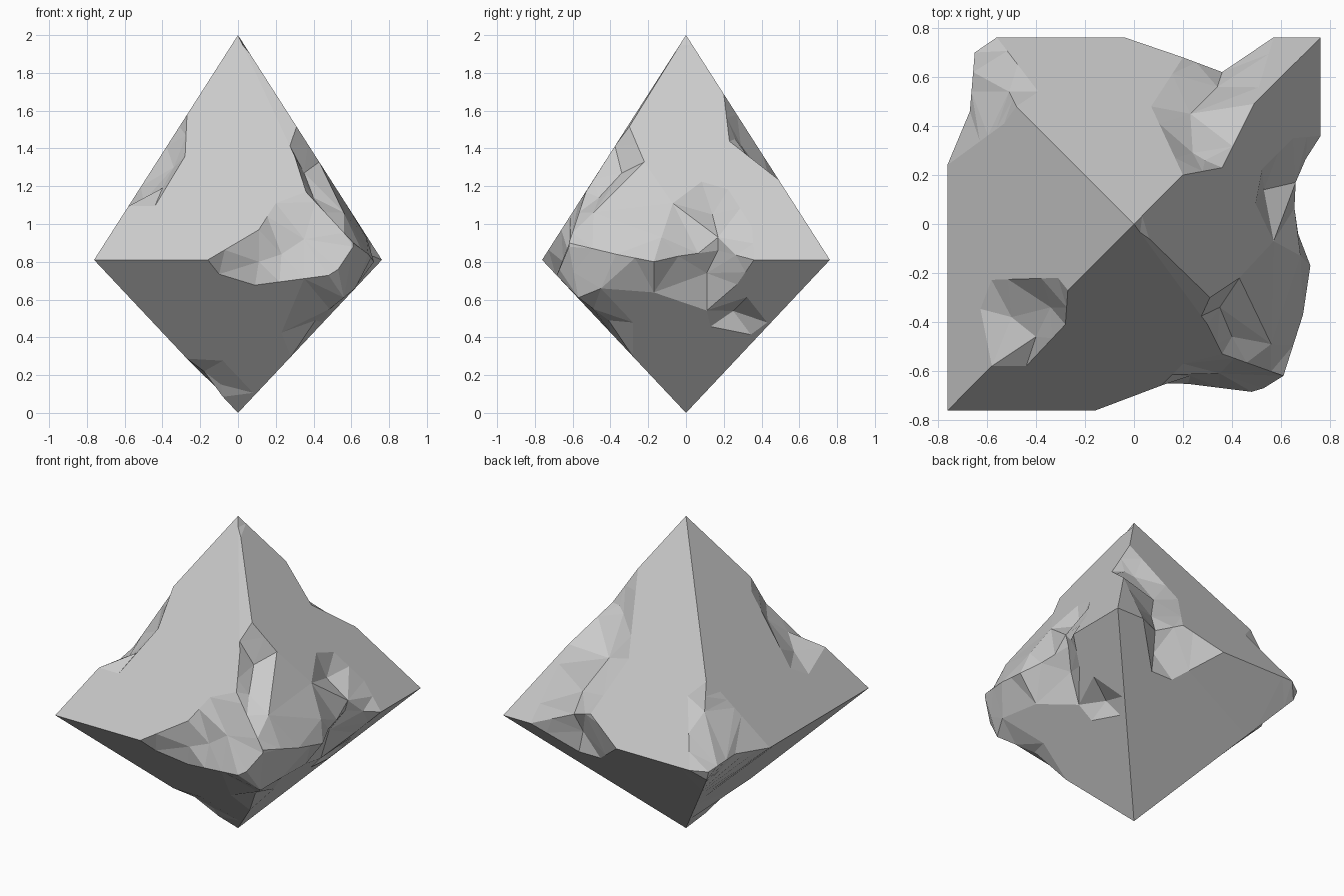
import bpy, bmesh, math
from mathutils import Vector

if "Cube" in bpy.data.objects:
    bpy.data.objects.remove(bpy.data.objects["Cube"])

H, ZE, ZT = 0.762, 0.81, 2.0      # half width, equator height, apex height
CORE = Vector((0, 0, 0.8))
points = {}


def T(x, y):
    """Point on the sloping upper faces."""
    return (x, y, ZT - (ZT - ZE) * max(abs(x), abs(y)) / H)


def L(x, y):
    """Point on the sloping lower faces."""
    return (x, y, ZE * max(abs(x), abs(y)) / H)


def add(*pts):
    for p in pts:
        p = Vector(p)
        d = (p - CORE).normalized()
        points.setdefault(tuple(round(c, 2) for c in d), (d, p))


def edge(*path, step=0.07):
    """Straight crease through the given points, sampled so it stays sharp."""
    for a, b in zip(path, path[1:]):
        a, b = Vector(a), Vector(b)
        n = max(1, round((b - a).length / step))
        add(*[a.lerp(b, i / n) for i in range(n + 1)])


APEX, TIP = (0, 0, ZT), (0, 0, 0)
FL, BR = (-H, -H, ZE), (H, H, ZE)
add(APEX, TIP)

# Front left upper ridge and its chip
edge(APEX, T(-.27, -.27))
edge(T(-.58, -.58), FL)
edge(T(-.27, -.27), T(-.28, -.41), T(-.44, -.58), T(-.58, -.58), T(-.65, -.23),
     T(-.31, -.22), T(-.27, -.27), step=.12)
add((-.34, -.34, 1.30), (-.40, -.46, 1.19), (-.50, -.38, 1.12))

# Back left ridge and knocked-off corner
edge(APEX, T(-.48, .48), (-.51, .54, 1.09))
edge(T(-.48, .48), T(-.53, .41), T(-H, .24))
edge((-.51, .54, 1.09), T(-.39, .54), T(-.56, H), step=.12)
edge((-H, .24, ZE), (-.67, .46, .83), (-.65, .70, .80), (-.56, H, ZE))
edge((-.65, .70, .80), (-.63, .69, .74), TIP)

# Back right upper ridge and the deep notch running down to the back edge
edge(APEX, T(.20, .20))
edge(T(.49, .49), BR)
edge(T(.20, .20), T(.07, .48), T(.20, .68), step=.12)
edge(T(.20, .20), T(.36, .23), T(.49, .49), (.57, H, ZE), step=.12)
add((.29, .26, 1.45), (.24, .29, 1.42), (.23, .45, 1.20), (.34, .56, 1.0))
edge((-.04, H, ZE), T(.20, .68), (.36, .62, .87), (.57, H, ZE))
edge((-.04, H, ZE), L(.28, .52), (.57, H, ZE), step=.12)
add((.33, .57, .75))

# Remaining equator edges
edge(FL, (-H, .24, ZE))
edge((-.56, H, ZE), (-.04, H, ZE))
edge((.57, H, ZE), BR, (H, .36, ZE))
edge(FL, (-.16, -H, ZE))

# Lower ridges, with a chip near the tip
edge(FL, L(-.27, -.27))
edge(BR, TIP)
edge(L(-.08, -.08), TIP)
add(L(-.08, -.26), L(.08, -.10), L(-.25, -.18), (-.18, -.18, .22), (-.09, -.12, .15))

# Right face dent, ledge and lower dent
edge(T(.46, .16), T(.57, -.07), step=.12)
edge(T(.46, .16), T(.65, .35), (H, .36, ZE), step=.12)
add((.53, .14, 1.05), (.68, -.13, .93), (.66, .17, .93))
edge((H, .36, ZE), (.64, .17, .86), (.67, -.04, .83), (.72, -.17, .80), step=.12)
add(L(.60, -.17), L(.51, .11), L(.64, .27), (.57, .11, .74))
edge((H, .36, ZE), L(.64, .27), L(.45, .43), L(.27, .17), L(.51, .11), step=.12)
add((.42, .25, .54))

# Front right ridge: a sliver split from the apex, widening into a dent
edge(APEX, (.30, -.41, 1.36), (.36, -.53, 1.17), (.61, -.62, .90))
edge(APEX, T(.31, -.30), T(.43, -.22), step=.12)
add((.35, -.34, 1.27), (.40, -.46, 1.14), (.56, -.49, 1.06))

# Front face dent
edge((-.16, -H, ZE), T(.11, -.66), T(.20, -.57), (.36, -.53, 1.17), step=.12)
edge((-.16, -H, ZE), L(-.04, -.62), L(.48, -.685), step=.12)
add((.11, -.65, .80), (.23, -.62, .84), (.35, -.61, .92))

# Front right corner, blunted, with a chipped lower ridge
edge((.72, -.17, .80), (.69, -.37, .84), (.61, -.62, .90), (.53, -.67, .76),
     step=.12)
edge((.61, -.62, .88), (.56, -.57, .61), (.41, -.41, .49), L(.28, -.28), step=.12)
edge(L(.28, -.28), TIP)
add(L(.23, -.40), L(.45, -.28), L(.62, -.45))

# Skin the stone: wrap the directions around the core, then push each point
# out to its true place on the surface
bm = bmesh.new()
home = {}
for d, p in points.values():
    home[bm.verts.new(d)] = p
bmesh.ops.convex_hull(bm, input=bm.verts[:])
bmesh.ops.delete(bm, geom=[v for v in bm.verts if not v.link_faces], context='VERTS')
for v in bm.verts:
    v.co = home[v]
bmesh.ops.recalc_face_normals(bm, faces=bm.faces[:])
# Merge flat areas back into single facets
bmesh.ops.dissolve_limit(bm, angle_limit=math.radians(1), verts=bm.verts[:],
                         edges=bm.edges[:])
bmesh.ops.triangulate(bm, faces=bm.faces[:])
mesh = bpy.data.meshes.new("chipped_stone")
bm.to_mesh(mesh)
bm.free()
stone = bpy.data.objects.new("chipped_stone", mesh)
bpy.context.collection.objects.link(stone)
